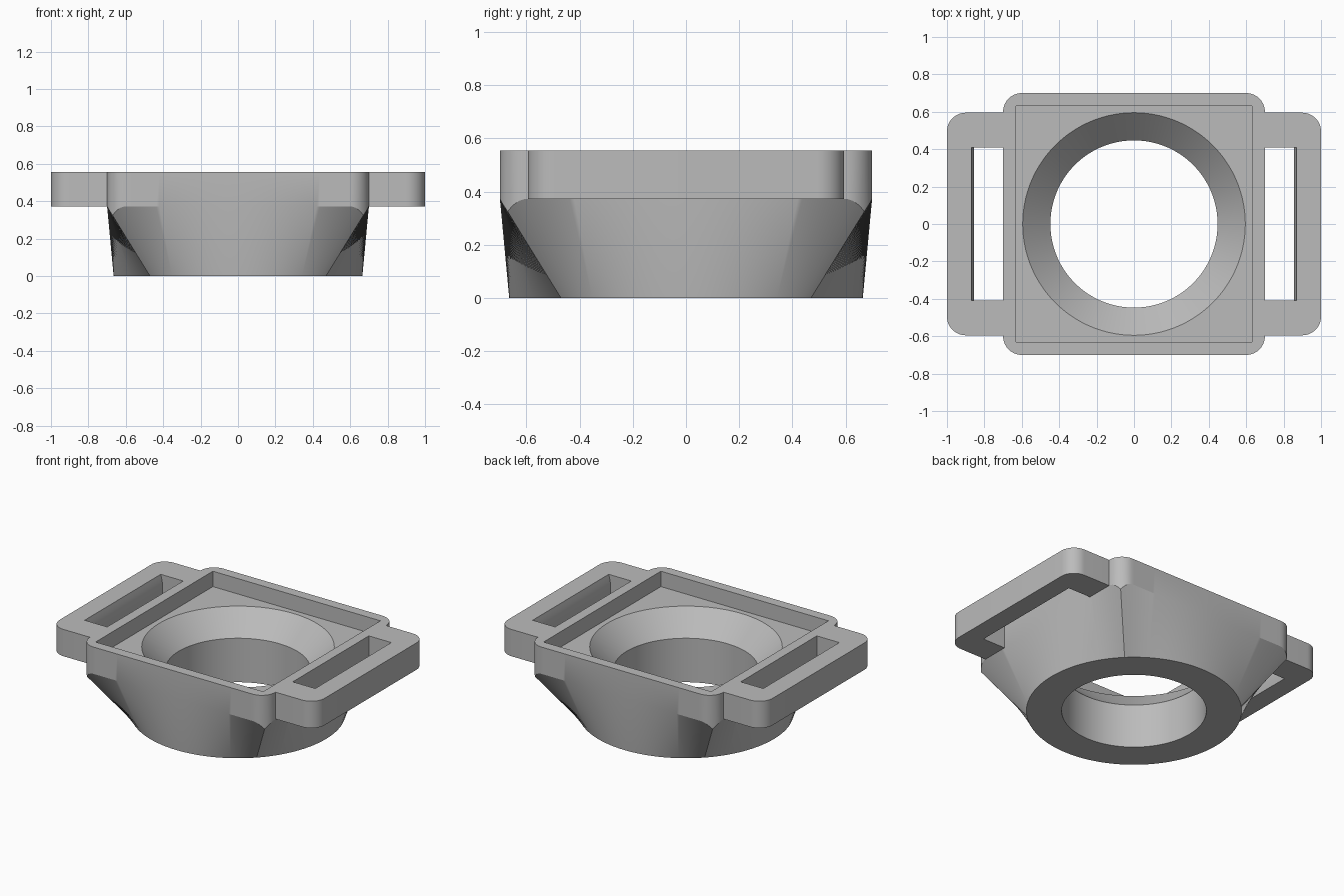
import bpy, bmesh
from math import sin, cos, pi, sqrt, radians

if "Cube" in bpy.data.objects:
    bpy.data.objects.remove(bpy.data.objects["Cube"], do_unlink=True)

HALF, CORNER, FOOT, BORE = 0.70, 0.10, 0.665, 0.447
SEAT, TOP, FLOOR, CONE = 0.372, 0.555, 0.45, 0.30

grey = bpy.data.materials.new("plain grey")
grey.use_nodes = True
colour = (0.5, 0.5, 0.5, 1)
grey.diffuse_color = colour
grey.node_tree.nodes["Principled BSDF"].inputs["Base Color"].default_value = colour


def finish(bm, name):
    bmesh.ops.recalc_face_normals(bm, faces=bm.faces[:])
    mesh = bpy.data.meshes.new(name)
    bm.to_mesh(mesh)
    bm.free()
    mesh.materials.append(grey)
    obj = bpy.data.objects.new(name, mesh)
    bpy.context.collection.objects.link(obj)
    bpy.ops.object.select_all(action="DESELECT")
    obj.select_set(True)
    bpy.context.view_layer.objects.active = obj
    bpy.ops.object.shade_smooth_by_angle(angle=radians(25))
    return obj


def bridge(bm, a, b):
    n = len(a)
    for i in range(n):
        j = (i + 1) % n
        bm.faces.new((a[i], a[j], b[j], b[i]))


def square(t, half):
    """Polar radius of a sharp square."""
    return half / max(abs(cos(t)), abs(sin(t)))


def rounded(t):
    """Polar radius of the rounded square."""
    r, c = square(t, HALF), HALF - CORNER
    if min(abs(cos(t)), abs(sin(t))) * r <= c:
        return r
    d = c * (abs(cos(t)) + abs(sin(t)))
    return d + sqrt(d * d - 2 * c * c + CORNER ** 2)


def blend_height(t):
    """Height where the round-to-square flare meets the rounded wall."""
    return SEAT * (rounded(t) - FOOT) / (square(t, HALF) - FOOT)


# Body: closed loop of rings, each with a radius and height by angle
rings = [
    (lambda t: BORE, lambda t: 0),
    (lambda t: FOOT, lambda t: 0),
    (rounded, blend_height),
    (rounded, lambda t: TOP),
    (lambda t: square(t, 0.632), lambda t: TOP),
    (lambda t: square(t, 0.632), lambda t: FLOOR),
    (lambda t: 0.595, lambda t: FLOOR),
    (lambda t: BORE, lambda t: CONE),
]
bm = bmesh.new()
angles = [radians(i) for i in range(360)]
loops = [[bm.verts.new((r(t) * cos(t), r(t) * sin(t), z(t))) for t in angles]
         for r, z in rings]
for i, loop in enumerate(loops):
    bridge(bm, loop, loops[(i + 1) % len(loops)])
finish(bm, "body")

# Strap loops: C-shaped layers whose inner bar wall bulges slightly
bm = bmesh.new()
layers, steps, inner, width, slot = [], 10, 0.695, 0.595, 0.41
arc = [(0.9 + 0.1 * cos(a), width - 0.1 + 0.1 * sin(a))
       for a in [pi / 2 * k / 12 for k in range(13)]]
outer = [(inner, -width)] + [(x, -y) for x, y in reversed(arc)] + arc + [(inner, width)]
for k in range(steps + 1):
    f = k / steps
    bar = 0.87 - 0.015 * sin(pi * f)
    outline = outer + [(inner, slot), (bar, slot), (bar, -slot), (inner, -slot)]
    z = SEAT + (TOP - SEAT) * f
    layers.append([bm.verts.new((x, y, z)) for x, y in outline])
for low, high in zip(layers, layers[1:]):
    bridge(bm, low, high)
bm.faces.new(layers[0])
bm.faces.new(layers[-1])
loops_obj = finish(bm, "strap_loops")
loops_obj.modifiers.new("Mirror", "MIRROR").use_mirror_merge = False
